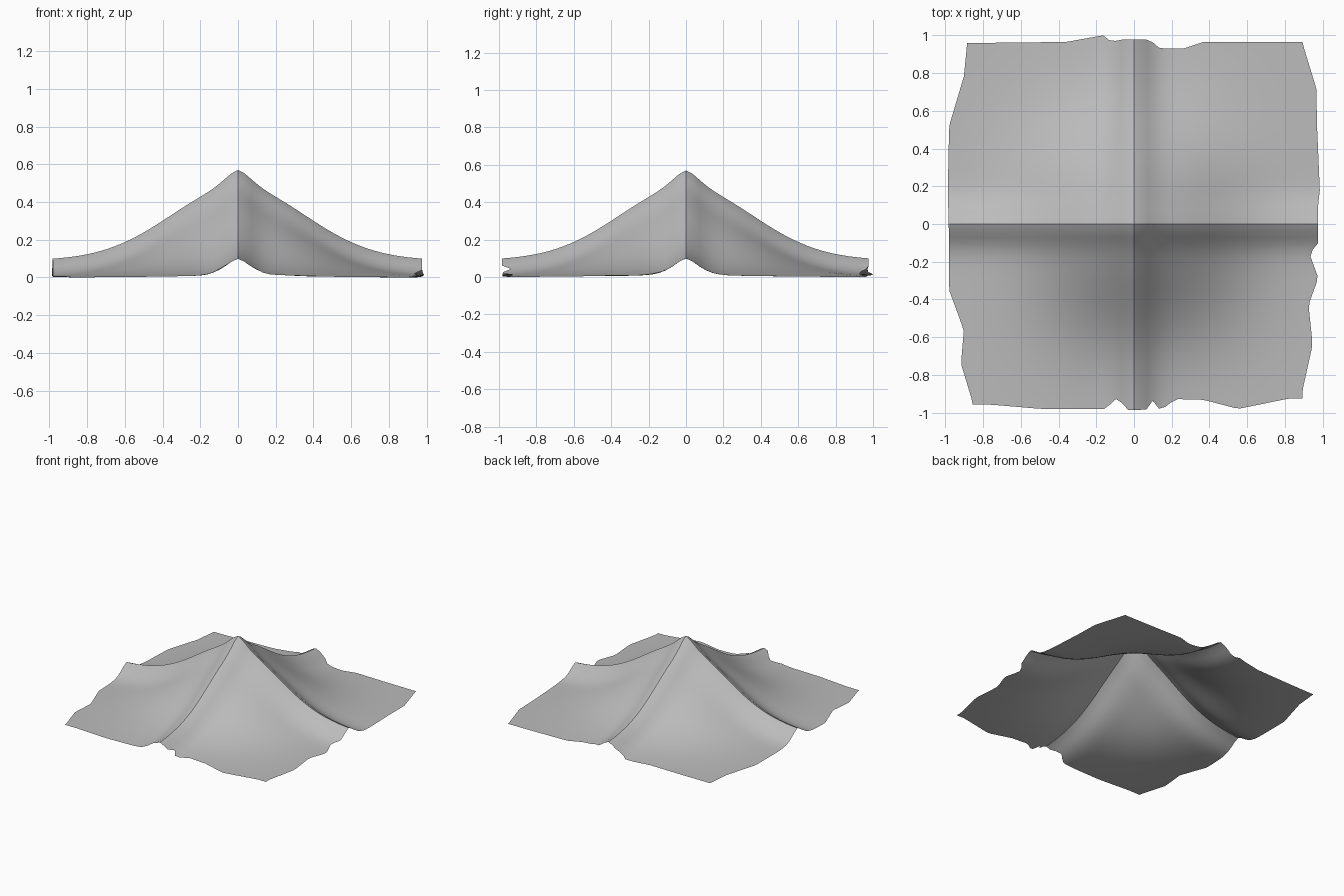
import bpy, bmesh, math

if "Cube" in bpy.data.objects:
    bpy.data.objects.remove(bpy.data.objects["Cube"])

# Ragged outline of the sheet: (position along the side, distance from centre)
TOP = [(-.885, .96), (-.395, .965), (-.18, 1), (-.13, .965), (-.08, .977), (.09, .977),
       (.15, .93), (.285, .93), (.4, .965), (.893, .965)]
BOTTOM = [(-.855, .958), (-.56, .98), (-.16, .98), (-.12, .922), (-.08, .94), (-.04, .985),
          (.07, .985), (.115, .927), (.15, .99), (.24, .928), (.4, .932), (.6, .98), (.893, .925)]
LEFT = [(-.958, .855), (-.75, .917), (-.57, .902), (-.355, .98), (-.105, .98), (.18, .987),
        (.525, .98), (.79, .902), (.96, .885)]
RIGHT = [(-.925, .893), (-.67, .947), (-.45, .925), (-.3, .977), (-.165, .93), (-.105, .977),
         (.09, .975), (.18, .985), (.53, .97), (.72, .967), (.965, .893)]


def side(points, t):
    """Outline distance at position t."""
    if t <= points[0][0]:
        return points[0][1]
    for (a, p), (b, q) in zip(points, points[1:]):
        if t <= b:
            return p + (q - p) * (t - a) / (b - a)
    return points[-1][1]


def ridge(t):
    return .09 * math.exp(-(abs(t) / .095) ** 1.6)


def height(x, y):
    """Broad central hill plus two crossing ridges."""
    return ridge(x) + ridge(y) + .39 * math.exp(-(x * x + y * y) / (2 * .36 ** 2))


# Draped sheet
N = 27
bm = bmesh.new()
grid = []
for j in range(-N, N + 1):
    row = []
    for i in range(-N, N + 1):
        u, v = i / N, j / N
        x = u * side(RIGHT if u > 0 else LEFT, v * .97)
        y = v * side(TOP if v > 0 else BOTTOM, u * .97)
        row.append(bm.verts.new((x, y, height(x, y))))
    grid.append(row)
for r0, r1 in zip(grid, grid[1:]):
    for i in range(2 * N):
        bm.faces.new((r0[i], r0[i + 1], r1[i + 1], r1[i]))
mesh = bpy.data.meshes.new("draped_sheet")
bm.to_mesh(mesh)
bm.free()
sheet = bpy.data.objects.new("draped_sheet", mesh)
bpy.context.collection.objects.link(sheet)

# Plain grey cloth
grey = bpy.data.materials.new("grey_cloth")
grey.diffuse_color = (.5, .5, .5, 1)
grey.use_nodes = True
grey.node_tree.nodes["Principled BSDF"].inputs["Base Color"].default_value = grey.diffuse_color
mesh.materials.append(grey)

bpy.context.view_layer.objects.active = sheet
sheet.select_set(True)
bpy.ops.object.shade_smooth_by_angle(angle=math.radians(30))
